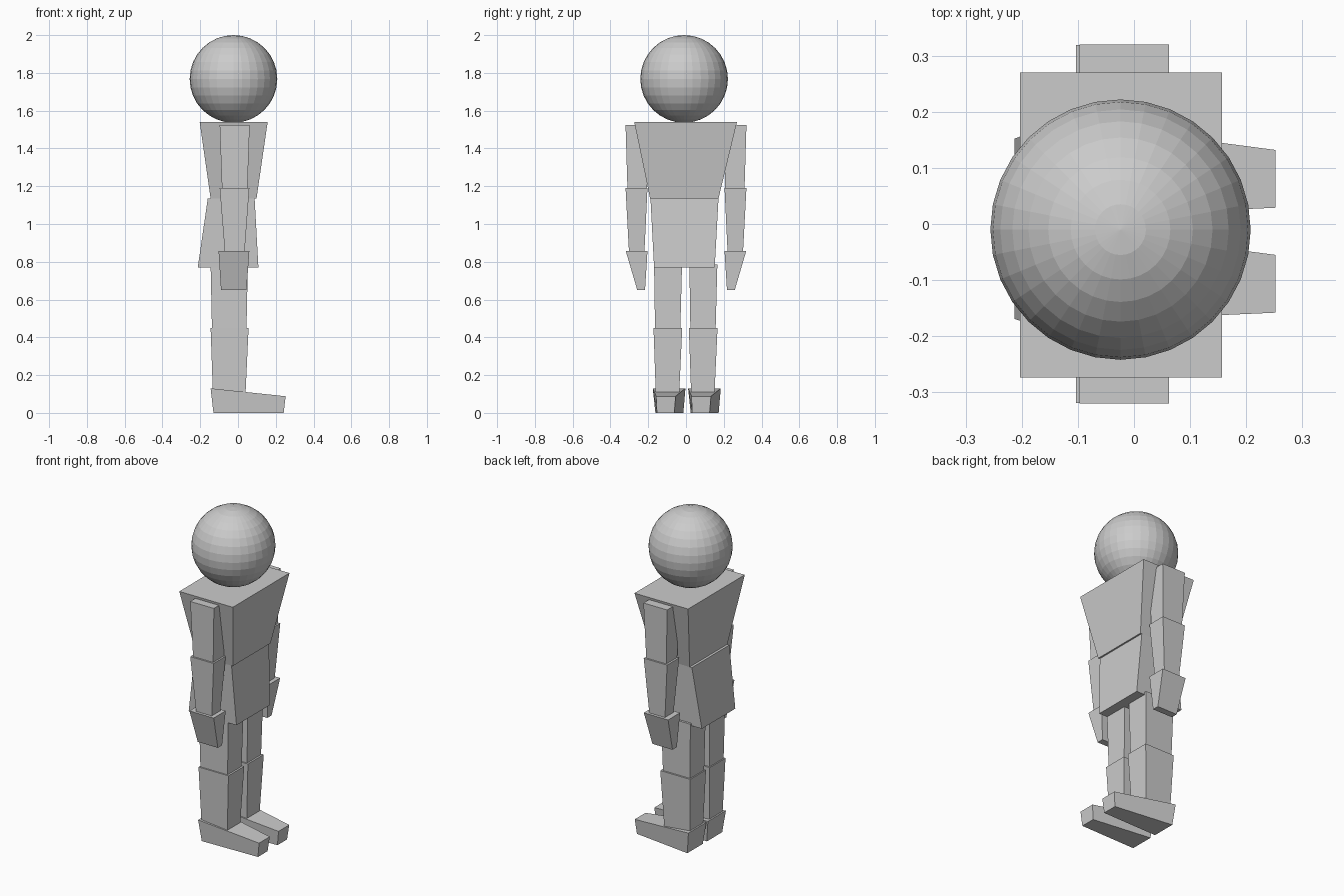
import bpy, bmesh

if "Cube" in bpy.data.objects:
    bpy.data.objects.remove(bpy.data.objects["Cube"])


def level(x0, x1, y0, y1, z):
    """Horizontal rectangle of four corners."""
    return [(x0, y0, z), (x1, y0, z), (x1, y1, z), (x0, y1, z)]


def loft(name, a, b, shift=0.0, flip=1):
    """Tapered block between two quads, optionally moved or mirrored in y."""
    bm = bmesh.new()
    va, vb = ([bm.verts.new((x, flip * y + shift, z)) for x, y, z in q] for q in (a, b))
    bm.faces.new(va)
    bm.faces.new(vb)
    for i in range(4):
        j = (i + 1) % 4
        bm.faces.new((va[i], va[j], vb[j], vb[i]))
    bmesh.ops.recalc_face_normals(bm, faces=bm.faces)
    mesh = bpy.data.meshes.new(name)
    bm.to_mesh(mesh)
    bm.free()
    obj = bpy.data.objects.new(name, mesh)
    bpy.context.collection.objects.link(obj)


# Head
bpy.ops.mesh.primitive_uv_sphere_add(segments=32, ring_count=16, radius=0.232,
                                     location=(-0.024, -0.01, 1.768))
bpy.context.object.name = "head"

# Torso
loft("chest", level(-0.145, 0.098, -0.19, 0.172, 1.135),
     level(-0.203, 0.157, -0.274, 0.27, 1.54))
loft("pelvis", level(-0.213, 0.108, -0.169, 0.152, 0.77),
     level(-0.16, 0.088, -0.188, 0.172, 1.135))

# Arms, mirrored left and right
for side, flip in (("right", 1), ("left", -1)):
    loft(side + "_upper_arm", level(-0.085, 0.05, -0.31, -0.206, 1.19),
         level(-0.097, 0.062, -0.32, -0.205, 1.525), flip=flip)
    loft(side + "_forearm", level(-0.07, 0.035, -0.302, -0.22, 0.855),
         level(-0.097, 0.06, -0.32, -0.204, 1.19), flip=flip)
    loft(side + "_hand", level(-0.09, 0.045, -0.258, -0.217, 0.65),
         level(-0.103, 0.06, -0.319, -0.204, 0.858), flip=flip)

# Legs, the same leg repeated sideways
for side, shift in (("right", 0.0), ("left", 0.187)):
    loft(side + "_thigh", level(-0.138, 0.045, -0.164, -0.03, 0.45),
         level(-0.145, 0.052, -0.169, -0.021, 0.785), shift)
    loft(side + "_shin", level(-0.133, 0.04, -0.16, -0.036, 0.105),
         level(-0.145, 0.056, -0.172, -0.02, 0.45), shift)
    heel = [(-0.13, -0.162, 0), (-0.13, -0.014, 0), (-0.145, -0.003, 0.13), (-0.145, -0.176, 0.13)]
    toe = [(0.242, -0.154, 0), (0.242, -0.062, 0), (0.252, -0.055, 0.088), (0.252, -0.158, 0.088)]
    loft(side + "_foot", heel, toe, shift)
